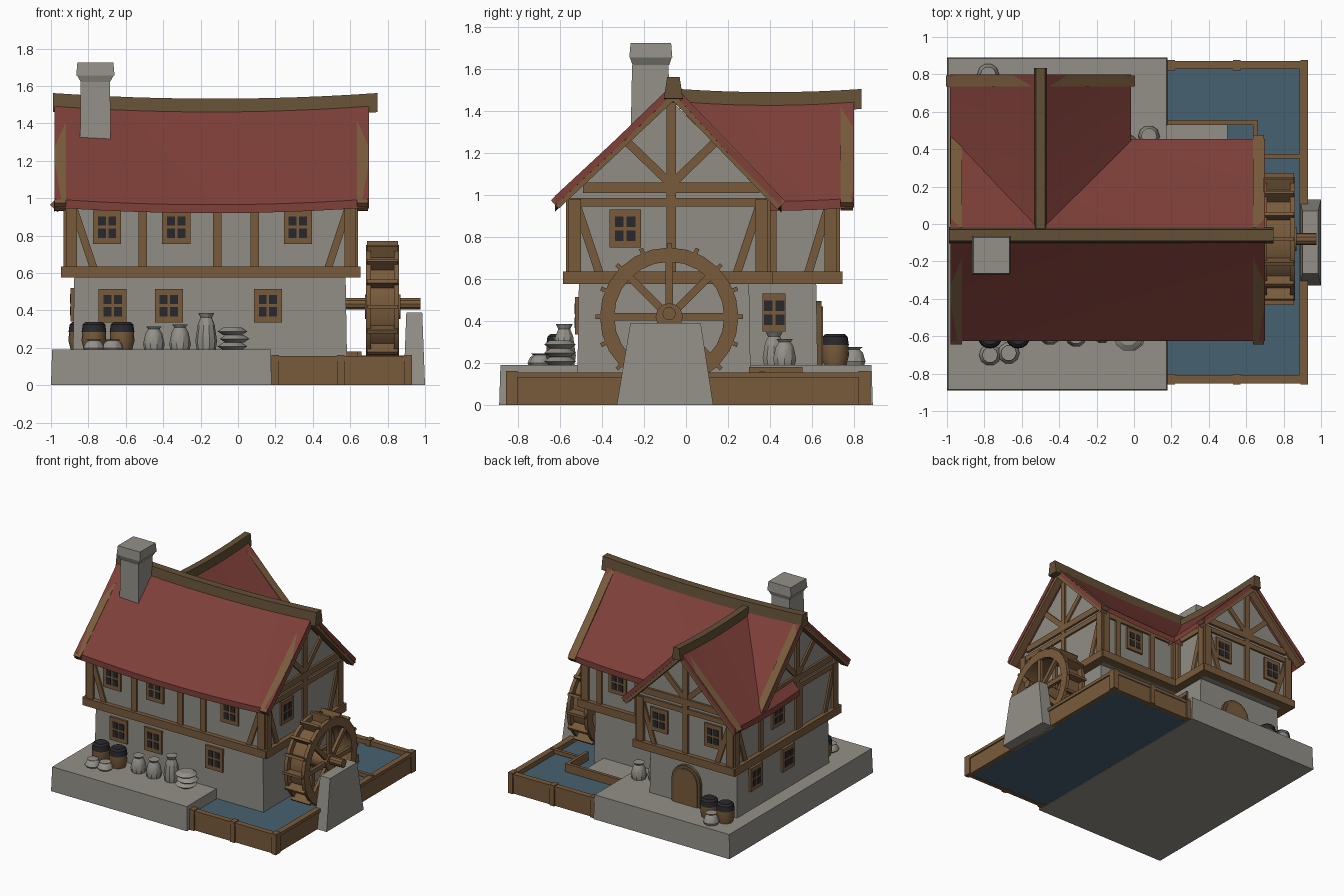
import bpy, bmesh, math
from mathutils import Vector as V

if "Cube" in bpy.data.objects:
    bpy.data.objects.remove(bpy.data.objects["Cube"])

def material(name, rgb):
    m = bpy.data.materials.new(name)
    m.diffuse_color = (*rgb, 1)
    m.use_nodes = True
    m.node_tree.nodes["Principled BSDF"].inputs["Base Color"].default_value = m.diffuse_color
    return m

STONE = material("stone grey", (0.29, 0.28, 0.245))
PLASTER = material("plaster grey", (0.28, 0.27, 0.235))
RED = material("roof red", (0.21, 0.05, 0.04))
WOOD = material("timber brown", (0.19, 0.105, 0.045))
DARK = material("ridge brown", (0.125, 0.08, 0.037))
WATER = material("water blue", (0.062, 0.12, 0.16))
BLACK = material("window black", (0.022, 0.022, 0.026))
Z = V((0, 0, 1))

class Part:
    """Collects primitives in one mesh and makes one object of them."""
    def __init__(self, name, mat):
        self.name, self.mat, self.bm = name, mat, bmesh.new()

    def hexa(self, pts):
        vs = [self.bm.verts.new(p) for p in pts]
        for f in ((3, 2, 1, 0), (4, 5, 6, 7), (0, 1, 5, 4), (1, 2, 6, 5), (2, 3, 7, 6), (3, 0, 4, 7)):
            self.bm.faces.new([vs[i] for i in f])

    def box(self, x0, x1, y0, y1, z0, z1, tx=0.0, ty=0.0):
        lo = [(x0, y0, z0), (x1, y0, z0), (x1, y1, z0), (x0, y1, z0)]
        hi = [(x0 + tx, y0 + ty, z1), (x1 - tx, y0 + ty, z1), (x1 - tx, y1 - ty, z1), (x0 + tx, y1 - ty, z1)]
        self.hexa(lo + hi)

    def bar(self, p, q, w, d, n):
        p, q, n = V(p), V(q), V(n).normalized()
        s = (q - p).cross(n).normalized() * w / 2
        h = n * d / 2
        self.hexa([p - s - h, p + s - h, p + s + h, p - s + h, q - s - h, q + s - h, q + s + h, q - s + h])

    def prism(self, prof, axis, a0, a1, n=1, sag=0.0):
        rings = []
        for i in range(n + 1):
            t = i / n
            a, dz = a0 + (a1 - a0) * t, -sag * (1 - (2 * t - 1) ** 2)
            rings.append([self.bm.verts.new((a, u, z + dz) if axis == 'x' else (u, a, z + dz)) for u, z in prof])
        self.skin(rings)

    def lathe(self, prof, c, axis='z', n=16, closed=False):
        rings = []
        for r, h in prof:
            ring = []
            for i in range(n):
                a = 2 * math.pi * i / n
                u, v = r * math.cos(a), r * math.sin(a)
                ring.append(self.bm.verts.new(V(c) + V((u, v, h) if axis == 'z' else (h, u, v))))
            rings.append(ring)
        self.skin(rings, closed)

    def skin(self, rings, closed=False):
        n = len(rings[0])
        pairs = list(zip(rings, rings[1:])) + ([(rings[-1], rings[0])] if closed else [])
        for a, b in pairs:
            for i in range(n):
                j = (i + 1) % n
                self.bm.faces.new((a[i], a[j], b[j], b[i]))
        if not closed:
            self.bm.faces.new(rings[0])
            self.bm.faces.new(rings[-1])

    def done(self):
        bmesh.ops.recalc_face_normals(self.bm, faces=self.bm.faces)
        me = bpy.data.meshes.new(self.name)
        self.bm.to_mesh(me)
        self.bm.free()
        me.materials.append(self.mat)
        bpy.context.collection.objects.link(bpy.data.objects.new(self.name, me))

# Ground slab, yard under the house corner, pool
p = Part("stone_base", STONE)
p.box(-1, 0.18, -0.89, 0.89, 0, 0.19, 0.006, 0.006)
p.box(0.17, 0.5, 0.25, 0.53, 0.01, 0.17)
p.done()
p = Part("pool_water", WATER); p.box(0.18, 0.9, -0.82, 0.84, 0.004, 0.115); p.done()
p = Part("pool_frame", WOOD)
for y in (-0.83, 0.85):
    p.box(0.18, 0.92, y - 0.015, y + 0.015, 0, 0.14)
    p.box(0.18, 0.93, y - 0.022, y + 0.022, 0.13, 0.155)
    for x in (0.2, 0.55, 0.91):
        p.box(x - 0.02, x + 0.02, y - 0.028, y + 0.028, 0, 0.162)
p.box(0.89, 0.92, -0.83, 0.85, 0, 0.14)
p.box(0.885, 0.93, -0.83, 0.85, 0.13, 0.155)
p.box(0.18, 0.66, 0.53, 0.555, 0.02, 0.18)
p.box(0.635, 0.66, 0.3, 0.555, 0.02, 0.18)
p.box(0.66, 0.92, 0.35, 0.375, 0.13, 0.16)
p.done()

# House walls: lower storey, jettied upper storey with gables
p = Part("lower_walls", PLASTER)
p.box(-0.885, 0.585, -0.52, 0.31, 0.01, 0.6, 0.01, 0.01)
p.box(-0.885, -0.12, 0.0, 0.63, 0.01, 0.6, 0.01, 0.01)
p.done()
p = Part("upper_walls", PLASTER)
p.prism([(-0.55, 0.58), (0.38, 0.58), (0.38, 1.0), (-0.07, 1.45), (-0.55, 1.0)], 'x', -0.91, 0.62)
p.prism([(-0.91, 0.58), (-0.09, 0.58), (-0.09, 1.0), (-0.5, 1.4), (-0.91, 1.0)], 'y', 0.0, 0.71)
p.done()

# Roofs: sagging slabs, ridge beams and verge boards
main = [(-0.625, 0.995), (-0.35, 1.25), (-0.06, 1.53), (0.2, 1.245), (0.455, 0.99)]
wing = [(-0.985, 0.985), (-0.75, 1.215), (-0.5, 1.475), (-0.25, 1.215), (-0.015, 0.985)]
slab = lambda prof: prof + [(u, z - 0.045) for u, z in reversed(prof)]
p = Part("roof", RED)
p.prism(slab(main), 'x', -0.98, 0.7, 12, 0.03)
p.prism(slab(wing), 'y', 0.0, 0.8, 8, 0.015)
p.done()
p = Part("ridge_beams", DARK)
p.prism([(-0.105, 1.46), (-0.015, 1.46), (-0.03, 1.562), (-0.09, 1.562)], 'x', -0.99, 0.745, 12, 0.03)
p.prism([(-0.535, 1.41), (-0.465, 1.41), (-0.475, 1.505), (-0.525, 1.505)], 'y', -0.03, 0.835, 8, 0.015)
p.done()
p = Part("verge_boards", WOOD)
for x in (-0.95, 0.665):
    for e in (main[0], main[-1]):
        p.bar((x, e[0], e[1] - 0.04), (x, -0.06, 1.485), 0.055, 0.06, (1, 0, 0))
for e in (wing[0], wing[-1]):
    p.bar((e[0], 0.765, e[1] - 0.04), (-0.5, 0.765, 1.43), 0.055, 0.06, (0, 1, 0))
p.done()

# Chimney
p = Part("chimney", STONE)
p.box(-0.845, -0.68, -0.265, -0.075, 1.2, 1.62, 0.004, 0.008)
p.box(-0.865, -0.66, -0.27, -0.065, 1.655, 1.725, 0.006, 0.006)
p.box(-0.84, -0.685, -0.255, -0.08, 1.62, 1.655, -0.02, -0.012)
p.done()

# Timber framing and windows; each wall plane is (origin, u direction, outward normal)
X, Y = V((1, 0, 0)), V((0, 1, 0))
front = (-0.55 * Y, X, -Y)
right = (0.62 * X, Y, X)
back = (0.38 * Y, X, Y)
gable = (0.71 * Y, X, Y)
inner = (-0.09 * X, Y, X)
left = (-0.91 * X, Y, -X)
at = lambda wall, u, z: wall[0] + wall[1] * u + Z * z
frame = Part("timber_frame", WOOD)
win = Part("window_frames", WOOD)
pane = Part("window_panes", BLACK)

def beam(wall, u0, z0, u1, z1, w=0.045, d=0.03):
    frame.bar(at(wall, u0, z0), at(wall, u1, z1), w, d, wall[2])

def storey(wall, u0, u1, posts, braces=True):
    beam(wall, u0 - 0.03, 0.605, u1 + 0.03, 0.605, 0.06, 0.07)
    beam(wall, u0, 0.965, u1, 0.965, 0.04)
    for u in posts:
        beam(wall, u, 0.6, u, 0.97)
    for u, s in ((u0, 1), (u1, -1)):
        beam(wall, u + 0.02 * s, 0.6, u + 0.02 * s, 0.98, 0.06, 0.045)
        if braces:
            beam(wall, u + 0.03 * s, 0.95, u + 0.14 * s, 0.62, 0.04, 0.026)

def truss(wall, c, half, top):
    beam(wall, c - half, 1.035, c + half, 1.035, 0.05, 0.034)
    beam(wall, c, 0.6, c, top)
    for s in (-1, 1):
        beam(wall, c, 1.05, c + s * half * 0.5, 1.05 + (top - 1.05) * 0.52, 0.04, 0.026)

def window(wall, u, z, w=0.15, h=0.18):
    win.bar(at(wall, u, z - h / 2), at(wall, u, z + h / 2), w, 0.03, wall[2])
    o = wall[2] * 0.015
    for du in (-0.028, 0.028):
        for z0, z1 in ((-0.058, -0.008), (0.008, 0.058)):
            pane.bar(at(wall, u + du, z + z0) + o, at(wall, u + du, z + z1) + o, 0.042, 0.008, wall[2])

storey(front, -0.91, 0.62, (-0.51, -0.11, 0.09))
storey(right, -0.55, 0.38, ())
storey(back, -0.09, 0.62, (0.15, 0.48), False)
storey(gable, -0.91, -0.09, ())
storey(inner, 0.38, 0.71, (), False)
beam(inner, 0.68, 0.95, 0.58, 0.62, 0.04)
storey(left, -0.55, 0.71, (-0.1, 0.38))
truss(right, -0.07, 0.42, 1.44)
truss(left, -0.07, 0.42, 1.44)
truss(gable, -0.5, 0.37, 1.39)

low = lambda wall, inset: (wall[0] - wall[2] * inset, wall[1], wall[2])
for u in (-0.7, -0.33, 0.32):
    window(front, u, 0.845)
for u in (-0.67, -0.37, 0.16):
    window(low(front, 0.037), u, 0.425)
window(right, -0.29, 0.84)
window(back, 0.32, 0.84)
for u in (-0.74, -0.27):
    window(gable, u, 0.83)
window(left, 0.17, 0.84)
for u in (0.0, 0.4):
    window(low(left, 0.03), u, 0.43)
window(low(inner, 0.036), 0.42, 0.44, 0.11, 0.18)
for part in (frame, win, pane):
    part.done()

# Arched back door
def arch(w, h):
    top = [(-0.45 + w * math.cos(a * math.pi / 8), h + w * math.sin(a * math.pi / 8)) for a in range(9)]
    return [(-0.45 + w, 0.19)] + top + [(-0.45 - w, 0.19)]
p = Part("door_frame", DARK); p.prism(arch(0.125, 0.37), 'y', 0.58, 0.645); p.done()
p = Part("door", WOOD); p.prism(arch(0.1, 0.37), 'y', 0.6, 0.652); p.done()

# Water wheel: side rings, drum, paddles, spokes and axle
C = V((0, -0.08, 0.42))
p = Part("water_wheel", WOOD)
tube = lambda r0, r1, a, b: p.lathe([(r0, a), (r1, a), (r1, b), (r0, b)], C, 'x', 24, True)
tube(0.262, 0.33, 0.685, 0.712)
tube(0.262, 0.33, 0.835, 0.862)
tube(0.268, 0.29, 0.7, 0.85)
for i in range(16):
    a = math.tau * i / 16
    d = V((0, math.cos(a), math.sin(a)))
    p.bar(C + X * 0.773 + d * 0.27, C + X * 0.773 + d * 0.352, 0.02, 0.165, X)
    if i % 2 == 0:
        for x in (0.7, 0.848):
            p.bar(C + X * x + d * 0.03, C + X * x + d * 0.28, 0.035, 0.024, X)
p.lathe([(0.065, 0.68), (0.065, 0.87)], C, 'x', 12)
p.lathe([(0.032, 0.55), (0.032, 0.975)], C + Z * 0.015, 'x', 10)
p.done()
p = Part("axle_support", STONE)
p.hexa([(0.885, -0.33, 0), (1, -0.33, 0), (1, 0.13, 0), (0.885, 0.13, 0),
        (0.9, -0.265, 0.39), (0.985, -0.265, 0.39), (0.985, 0.07, 0.39), (0.9, 0.07, 0.39)])
p.done()

# Barrels and sacks in the yard
body, lid = Part("barrels", WOOD), Part("barrel_lids", BLACK)
for x, y in ((-0.77, -0.6), (-0.62, -0.6), (-0.84, 0.71), (-0.7, 0.71)):
    body.lathe([(0.053, 0), (0.066, 0.05), (0.064, 0.1)], (x, y, 0.185))
    lid.lathe([(0.066, 0.1), (0.06, 0.14), (0.045, 0.153)], (x, y, 0.185))
body.done()
lid.done()
p = Part("sacks", STONE)
for x, y, h in ((-0.45, -0.59, 0.13), (-0.31, -0.6, 0.14), (-0.17, -0.58, 0.2), (-0.77, -0.7, 0.06),
                (-0.67, -0.69, 0.06), (-0.03, 0.42, 0.16), (0.08, 0.47, 0.13), (-0.78, 0.8, 0.09)):
    p.lathe([(0.05, 0), (0.058, h * 0.25), (0.045, h * 0.7), (0.03, h * 0.88), (0.042, h)], (x, y, 0.17 if x > 0.1 else 0.185), 'z', 10)
for i in range(3):
    p.lathe([(0.05, 0), (0.08, 0.02), (0.05, 0.04)], (-0.03 + 0.012 * (i % 2), -0.6, 0.188 + 0.04 * i), 'z', 10)
p.done()

# Smooth the rounded parts, keep hard edges
bpy.ops.object.select_all(action='SELECT')
bpy.context.view_layer.objects.active = bpy.context.selected_objects[0]
bpy.ops.object.shade_smooth_by_angle(angle=math.radians(32))
